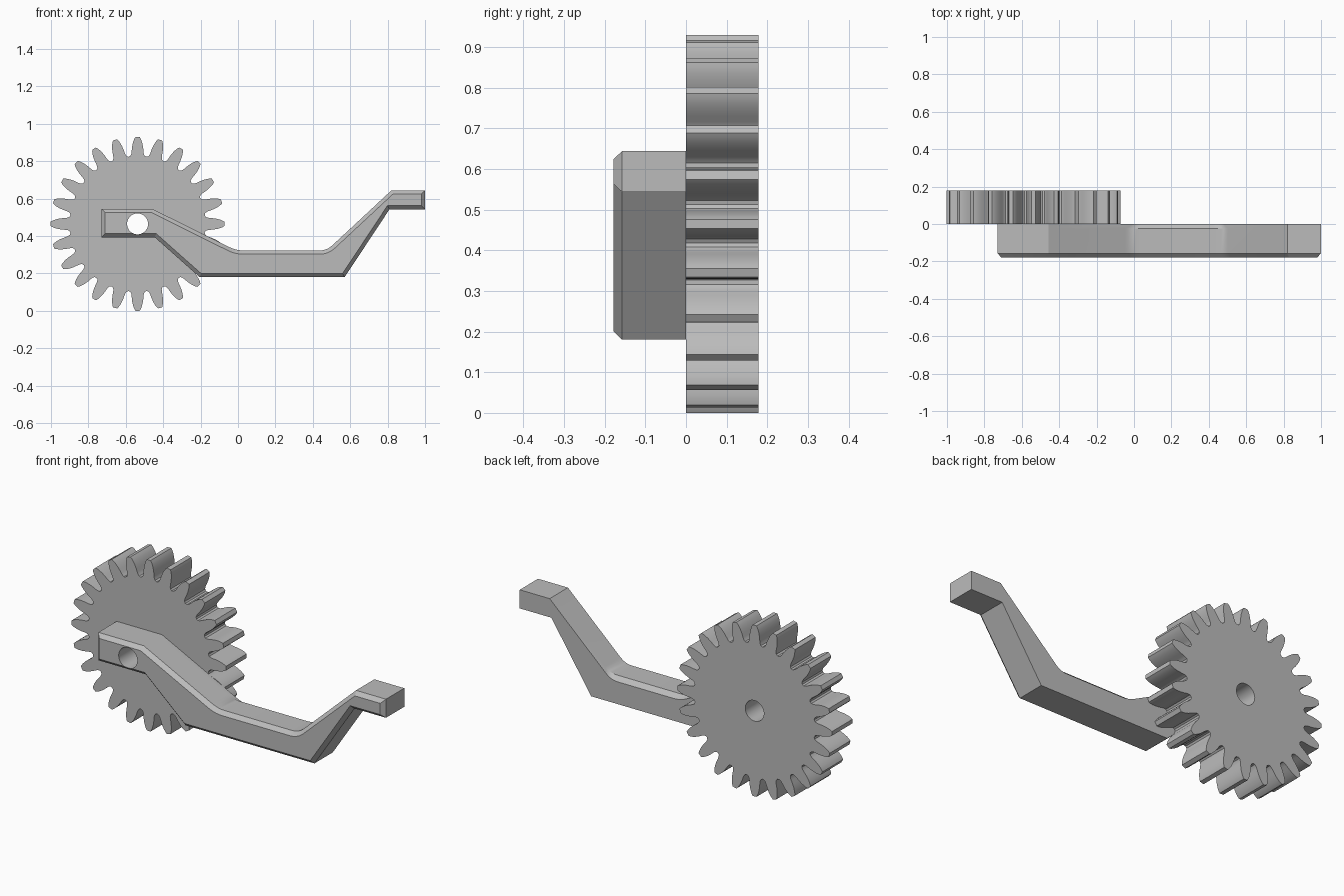
import bpy
import bmesh
from math import cos, sin, pi, radians
from mathutils import Vector

cube = bpy.data.objects.get("Cube")
if cube:
    bpy.data.objects.remove(cube)

grey = bpy.data.materials.new("plain grey")
grey.use_nodes = True
colour = (0.5, 0.5, 0.5, 1)
grey.diffuse_color = colour
grey.node_tree.nodes["Principled BSDF"].inputs["Base Color"].default_value = colour

HUB = Vector((-0.537, 0.465))
DEPTH = 0.178


def loft(name, rings):
    """Join (y, outline) rings of x,z points into a closed solid."""
    bm = bmesh.new()
    loops = [[bm.verts.new((p[0], y, p[1])) for p in pts] for y, pts in rings]
    n = len(loops[0])
    for a, b in zip(loops, loops[1:]):
        for i in range(n):
            j = (i + 1) % n
            bm.faces.new((a[i], a[j], b[j], b[i]))
    bm.faces.new(loops[0])
    bm.faces.new(loops[-1])
    bmesh.ops.recalc_face_normals(bm, faces=bm.faces)
    mesh = bpy.data.meshes.new(name)
    bm.to_mesh(mesh)
    bm.free()
    mesh.materials.append(grey)
    obj = bpy.data.objects.new(name, mesh)
    bpy.context.collection.objects.link(obj)
    return obj


def circle(radius, count):
    return [HUB + radius * Vector((cos(2 * pi * i / count), sin(2 * pi * i / count)))
            for i in range(count)]


def inset(pts, d):
    """Mitred inward offset of a clockwise outline."""
    out = []
    for i, p in enumerate(pts):
        a = (p - pts[i - 1]).normalized()
        b = (pts[(i + 1) % len(pts)] - p).normalized()
        na, nb = Vector((a.y, -a.x)), Vector((b.y, -b.x))
        out.append(p + (na + nb) * d / (1 + na.dot(nb)))
    return out


def rounded(before, corner, after, size, steps=5):
    """Corner replaced by a short quadratic curve."""
    s = corner + (before - corner).normalized() * size
    e = corner + (after - corner).normalized() * size
    ts = [i / steps for i in range(steps + 1)]
    return [s * (1 - t) ** 2 + corner * 2 * t * (1 - t) + e * t * t for t in ts]


# Gear: one half tooth as (radius, half angle), mirrored and repeated
TEETH = 24
half = [(0.465, 0.024), (0.455, 0.038), (0.442, 0.051), (0.425, 0.064),
        (0.405, 0.075), (0.387, 0.082), (0.375, 0.09), (0.366, 0.104)]
tooth = [(r, -a) for r, a in reversed(half)] + half + [(0.362, pi / TEETH)]
outline = []
for k in range(TEETH):
    for r, a in tooth:
        t = 2 * pi * k / TEETH + a
        outline.append(HUB + r * Vector((cos(t), sin(t))))
gear = loft("gear", [(0, outline), (DEPTH, outline)])

# Crank arm: cranked side outline with a rounded valley
knee, left, right, rise = map(Vector, ((-0.457, 0.545), (-0.01, 0.323),
                                       (0.475, 0.323), (0.82, 0.644)))


def arm_outline(drop):
    # The valley floor sinks along both slopes by the given drop
    lo = left + (left - knee) * drop / (knee.y - left.y)
    hi = right + (right - rise) * drop / (rise.y - right.y)
    pts = [Vector((-0.73, 0.545)), knee]
    pts += rounded(knee, lo, hi, 0.04) + rounded(lo, hi, rise, 0.04)
    pts += [rise] + [Vector(p) for p in (
        (1, 0.644), (1, 0.543), (0.81, 0.543), (0.57, 0.18),
        (-0.205, 0.18), (-0.445, 0.393), (-0.73, 0.393))]
    return pts


side = arm_outline(0)
arm = loft("crank_arm", [(-DEPTH, inset(side, 0.02)), (-DEPTH + 0.021, side),
                         (-0.025, side), (0, arm_outline(0.022))])

# Axle hole through both parts
cutter = loft("axle_hole_cutter", [(-0.4, circle(0.056, 48)), (0.4, circle(0.056, 48))])
cutter.hide_render = True
for obj in (gear, arm):
    bpy.ops.object.select_all(action='DESELECT')
    obj.select_set(True)
    bpy.context.view_layer.objects.active = obj
    mod = obj.modifiers.new("axle hole", 'BOOLEAN')
    mod.operation = 'DIFFERENCE'
    mod.solver = 'EXACT'
    mod.object = cutter
    bpy.ops.object.modifier_apply(modifier=mod.name)
    bpy.ops.object.shade_smooth_by_angle(angle=radians(25))
bpy.data.objects.remove(cutter)
